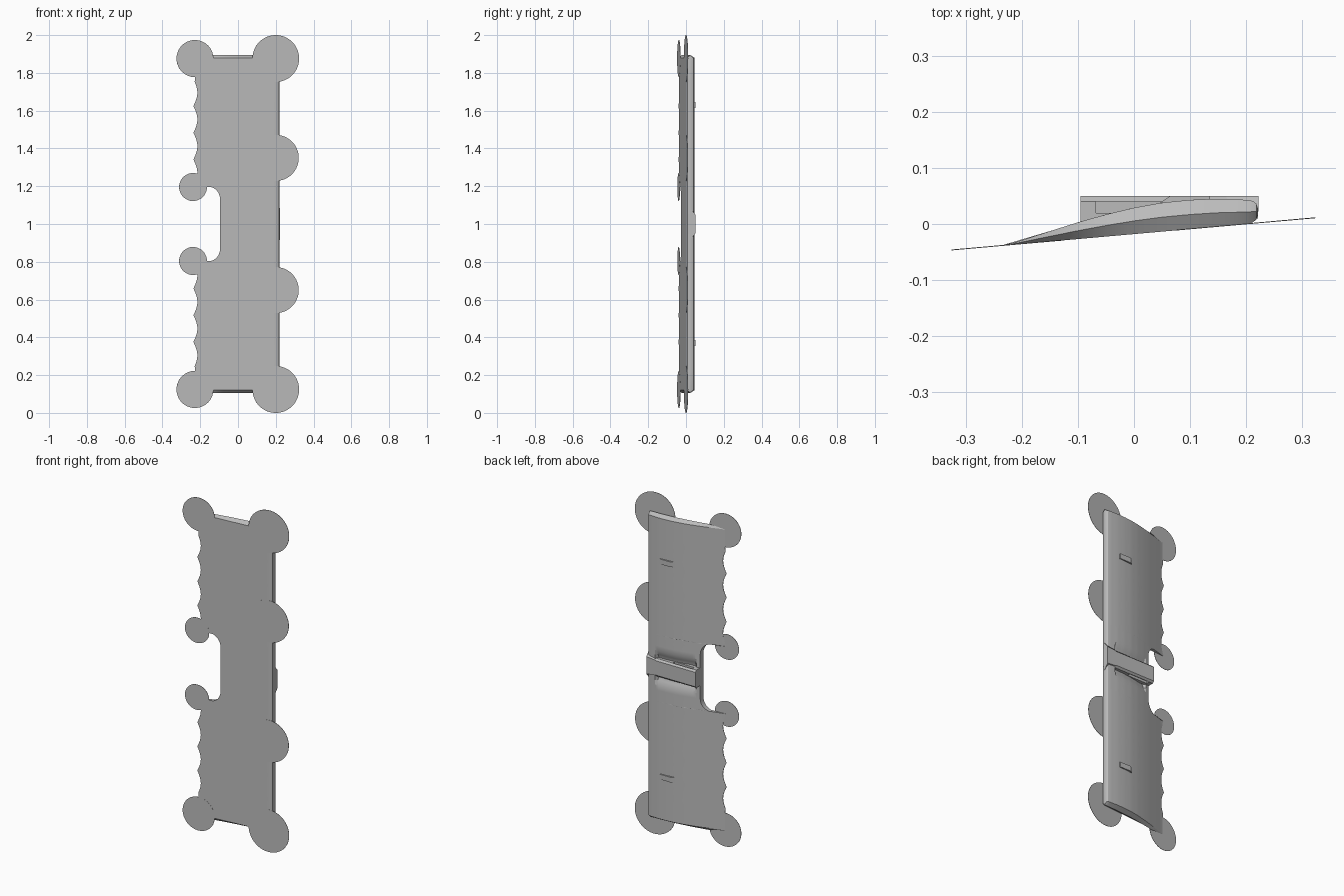
import bpy, bmesh, math
from mathutils import Matrix, Vector

cube = bpy.data.objects.get("Cube")
if cube:
    bpy.data.objects.remove(cube)

grey = bpy.data.materials.new("light_grey")
grey.use_nodes = True
COLOUR = (0.5, 0.5, 0.5, 1)
grey.diffuse_color = COLOUR
grey.node_tree.nodes["Principled BSDF"].inputs["Base Color"].default_value = COLOUR


def finish(name, bm, smooth=True):
    bmesh.ops.recalc_face_normals(bm, faces=bm.faces)
    mesh = bpy.data.meshes.new(name)
    bm.to_mesh(mesh)
    bm.free()
    mesh.materials.append(grey)
    ob = bpy.data.objects.new(name, mesh)
    bpy.context.collection.objects.link(ob)
    if smooth:
        bpy.ops.object.select_all(action='DESELECT')
        ob.select_set(True)
        bpy.context.view_layer.objects.active = ob
        bpy.ops.object.shade_smooth_by_angle(angle=math.radians(25))
    return ob


def prism(name, bottom, top, axis):
    """Solid between two matching outlines; axis orders (a, b, level) into x, y, z."""
    bm = bmesh.new()
    rings = [[bm.verts.new(axis(p)) for p in ring] for ring in (bottom, top)]
    bm.faces.new(rings[0])
    bm.faces.new(rings[1])
    n = len(bottom)
    for i in range(n):
        k = (i + 1) % n
        bm.faces.new((rings[0][i], rings[0][k], rings[1][k], rings[1][i]))
    return finish(name, bm, False)


# Wing section: sloping flat base and a cambered back
SLOPE = 0.0885
CAMBER = [(-0.24, -0.039), (-0.225, -0.037), (-0.16, -0.016), (-0.1, 0.003), (-0.05, 0.017),
          (0, 0.029), (0.05, 0.038), (0.1, 0.043), (0.15, 0.045), (0.2, 0.043)]
NOSE = [(0.212, 0.041, 0.003), (0.218, 0.036, 0.008), (0.221, 0.027, 0.018)]
CHORD = 28


def base_y(x):
    return -0.018 + SLOPE * x


def back_y(x):
    for (x0, y0), (x1, y1) in zip(CAMBER, CAMBER[1:]):
        if x <= x1:
            y = y0 + (y1 - y0) * (x - x0) / (x1 - x0)
            return max(y, base_y(x) + 0.001)
    return CAMBER[-1][1]


def trailing_x(d):
    """Trailing edge at distance d from mid span: notch, then scallops."""
    if d < 0.13:
        return -0.095
    if d <= 0.197:
        t = (d - 0.13) / 0.067
        return -0.095 - 0.06 * (1 - math.sqrt(max(0, 1 - t * t)))
    if d < 0.766:
        return -0.236 + 0.021 * abs(math.sin(math.pi * (d - 0.2) / 0.1415))
    return -0.228


def section(z):
    d = abs(z - 1)
    te = trailing_x(d)
    cols = []
    for j in range(CHORD + 1):
        x = te + (0.2 - te) * j / CHORD
        y = back_y(x)
        # Sloping troughs beside the central bar
        if d < 0.1 and -0.07 < x < 0.165:
            y -= 0.022 * min(1, (0.1 - d) / 0.05)
        cols.append((x, max(y, base_y(x) + 0.001), base_y(x)))
    return cols + NOSE


half = [0, 0.05, 0.075, 0.1, 0.13]
half += [0.13 + 0.067 * math.sin(math.pi / 2 * i / 8) for i in range(1, 9)]
half += [0.1975] + [0.2 + 0.1415 * i / 10 for i in range(41)] + [0.88]
stations = [1 - d for d in reversed(half[1:])] + [1 + d for d in half]

bm = bmesh.new()
uppers, lowers = [], []
for z in stations:
    cols = section(z)
    uppers.append([bm.verts.new((x, u, z)) for x, u, l in cols])
    lowers.append([bm.verts.new((x, l, z)) for x, u, l in cols])
last = len(uppers[0]) - 1
for i in range(len(stations) - 1):
    for rows in (uppers, lowers):
        for j in range(last):
            bm.faces.new((rows[i][j], rows[i][j + 1], rows[i + 1][j + 1], rows[i + 1][j]))
    for j in (0, last):
        bm.faces.new((uppers[i][j], uppers[i + 1][j], lowers[i + 1][j], lowers[i][j]))
# Ridged wing tips
for end, out in ((0, -0.015), (-1, 0.015)):
    up, low = uppers[end], lowers[end]
    ridge = []
    for j, (a, b) in enumerate(zip(up, low)):
        mid = (a.co + b.co) / 2
        mid.z += out * min(1, (a.co.y - b.co.y) / 0.02)
        ridge.append(bm.verts.new(mid))
    for j in range(last):
        bm.faces.new((up[j], up[j + 1], ridge[j + 1], ridge[j]))
        bm.faces.new((low[j], low[j + 1], ridge[j + 1], ridge[j]))
    for j in (0, last):
        bm.faces.new((up[j], ridge[j], low[j]))
finish("wing", bm)

# Thin round pads lying in the plane of the flat base
tilt = Matrix.Rotation(math.atan(SLOPE), 4, 'Z') @ Matrix.Rotation(math.pi / 2, 4, 'X')
PADS = [("leading_tip_pad", 0.2, 0.876, 0.124), ("leading_inner_pad", 0.2, 0.35, 0.122),
        ("trailing_tip_pad", -0.228, 0.876, 0.098), ("trailing_inner_pad", -0.238, 0.196, 0.074)]
for name, x, d, r in PADS:
    for side, sign in (("upper", 1), ("lower", -1)):
        bm = bmesh.new()
        place = Matrix.Translation(Vector((x, base_y(x) + 0.0005, 1 + sign * d))) @ tilt
        bmesh.ops.create_cone(bm, cap_ends=True, segments=64, radius1=r, radius2=r,
                              depth=0.0016, matrix=place)
        finish(side + "_" + name, bm)


# Central bar: top strap on two end blocks with a narrower core
def along_y(p):
    return (p[0], p[2], 1 + p[1])


def block(name, x0, x1, y0, y1, w0, w1):
    rect = [(x0, -w0), (x1, -w0), (x1, w0), (x0, w0)]
    top = [(x0, -w1), (x1, -w1), (x1, w1), (x0, w1)]
    prism(name, [(*p, y0) for p in rect], [(*p, y1) for p in top], along_y)


block("bar_strap", -0.095, 0.222, 0.04, 0.05, 0.052, 0.042)
block("bar_rear_block", -0.095, -0.068, 0.0, 0.04, 0.052, 0.052)
block("bar_front_block", 0.06, 0.221, 0.01, 0.04, 0.052, 0.052)
block("bar_core", -0.068, 0.06, 0.0, 0.04, 0.038, 0.038)
block("bar_sill", -0.068, 0.06, 0.0, 0.02, 0.052, 0.052)

# Flared foot of the bar at the leading edge
foot = [(0.165, -0.05), (0.222, -0.085), (0.222, 0.085), (0.165, 0.05)]
cap = [(0.165, -0.045), (0.222, -0.05), (0.222, 0.05), (0.165, 0.045)]
prism("bar_foot", [(*p, 0.022) for p in foot], [(*p, 0.05) for p in cap], along_y)

# Small wedge-shaped hooks on the back
wedge = [(0.04, 0.034), (0.135, 0.034), (0.135, 0.05), (0.065, 0.05)]
for side, sign in (("upper", 1), ("lower", -1)):
    z = 1 + sign * 0.63
    prism(side + "_hook", [(*p, z - 0.015) for p in wedge],
          [(*p, z + 0.015) for p in wedge], lambda p: p)
